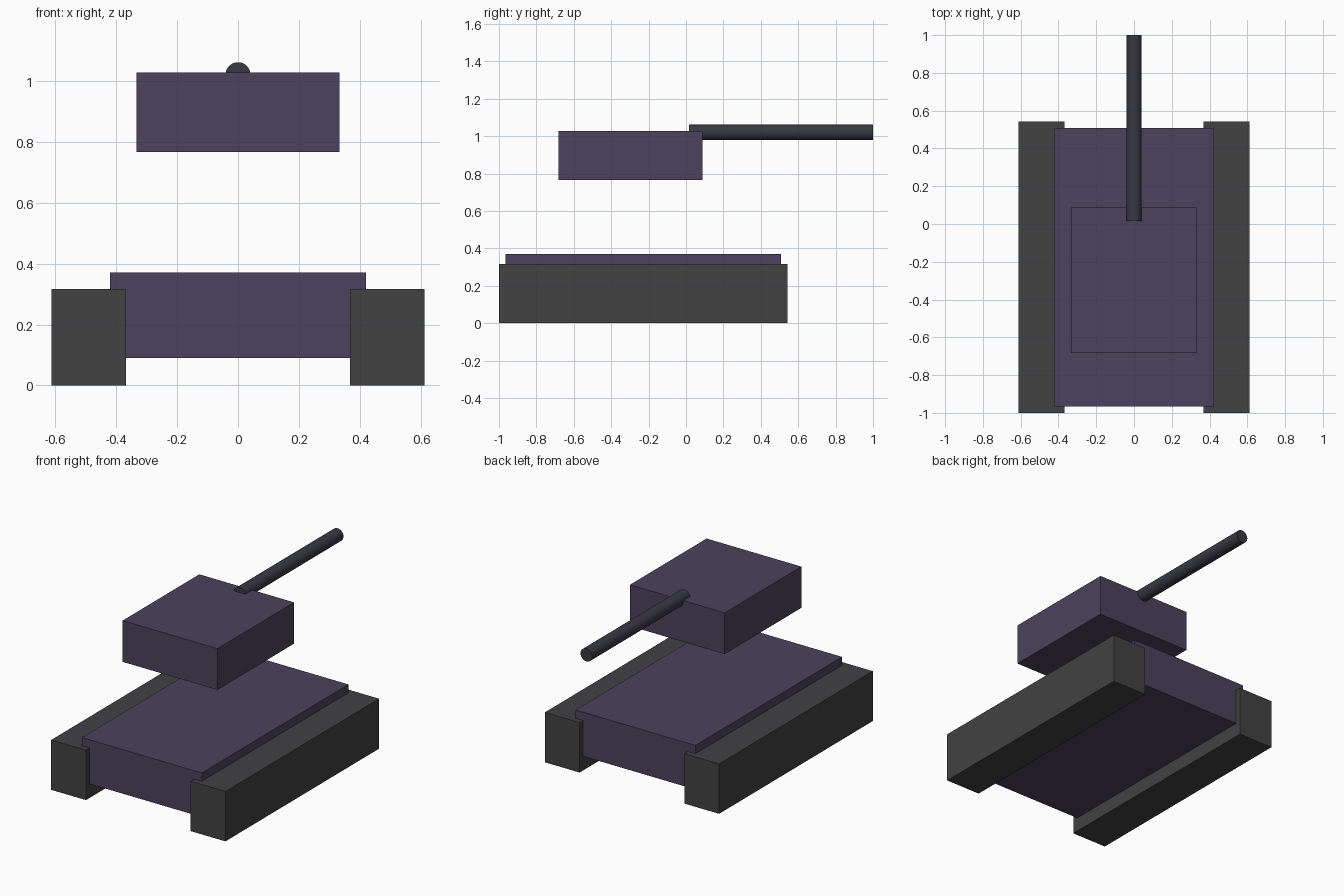
import bpy
import math

if "Cube" in bpy.data.objects:
    bpy.data.objects.remove(bpy.data.objects["Cube"])


def material(name, rgb):
    mat = bpy.data.materials.new(name)
    mat.diffuse_color = (*rgb, 1)
    mat.use_nodes = True
    mat.node_tree.nodes["Principled BSDF"].inputs["Base Color"].default_value = mat.diffuse_color
    return mat


purple = material("purple_paint", (0.07, 0.055, 0.11))
rubber = material("dark_rubber", (0.054, 0.054, 0.057))
steel = material("dark_steel", (0.04, 0.04, 0.055))


def box(name, low, high, mat):
    """Axis-aligned box between two corners."""
    centre = [(a + b) / 2 for a, b in zip(low, high)]
    bpy.ops.mesh.primitive_cube_add(size=1, location=centre)
    obj = bpy.context.object
    obj.name = name
    obj.scale = [b - a for a, b in zip(low, high)]
    bpy.ops.object.transform_apply(location=False, rotation=False, scale=True)
    obj.data.materials.append(mat)
    return obj


# Hull slung between the tracks
box("hull", (-0.421, -0.965, 0.09), (0.421, 0.507, 0.37), purple)

# Left and right tracks
for side, x in (("left", -0.49), ("right", 0.49)):
    box(side + "_track", (x - 0.122, -1, 0), (x + 0.122, 0.542, 0.317), rubber)

# Turret hovering above the hull
box("turret", (-0.333, -0.682, 0.766), (0.333, 0.087, 1.028), purple)

# Gun barrel, half sunk into the turret roof
start, end = 0.017, 1.0
bpy.ops.mesh.primitive_cylinder_add(
    vertices=32, radius=0.041, depth=end - start,
    location=(0, (start + end) / 2, 1.02), rotation=(math.pi / 2, 0, 0))
barrel = bpy.context.object
barrel.name = "gun_barrel"
barrel.data.materials.append(steel)
bpy.ops.object.shade_smooth_by_angle(angle=math.radians(30))
